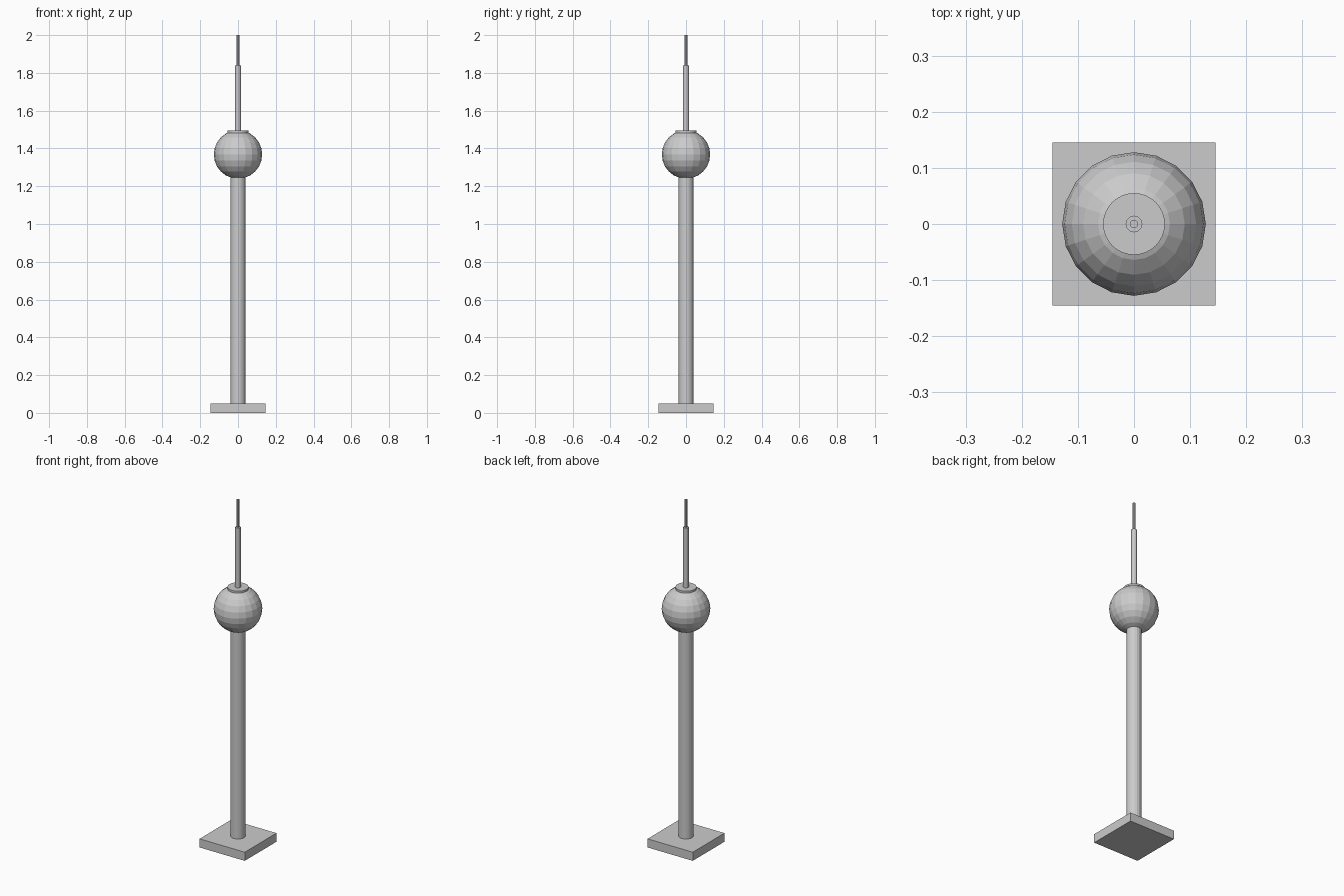
import bpy

if "Cube" in bpy.data.objects:
    bpy.data.objects.remove(bpy.data.objects["Cube"])


def cylinder(name, radius, z0, z1, sides):
    bpy.ops.mesh.primitive_cylinder_add(
        vertices=sides, radius=radius, depth=z1 - z0,
        location=(0, 0, (z0 + z1) / 2))
    bpy.context.object.name = name
    return bpy.context.object


# Square base slab
bpy.ops.mesh.primitive_cube_add(size=1, location=(0, 0, 0.025))
base = bpy.context.object
base.name = "base_slab"
base.scale = (0.29, 0.29, 0.05)

# Main shaft, running up into the sphere
cylinder("shaft", 0.039, 0.05, 1.27, 20)

# Faceted observation sphere
bpy.ops.mesh.primitive_uv_sphere_add(
    segments=20, ring_count=12, radius=0.128, location=(0, 0, 1.368))
bpy.context.object.name = "observation_sphere"

# Disc on top of the sphere
cylinder("roof_disc", 0.055, 1.47, 1.494, 32)

# Two-stage antenna
cylinder("antenna_lower", 0.015, 1.48, 1.84, 12)
cylinder("antenna_upper", 0.0075, 1.84, 2.0, 8)
